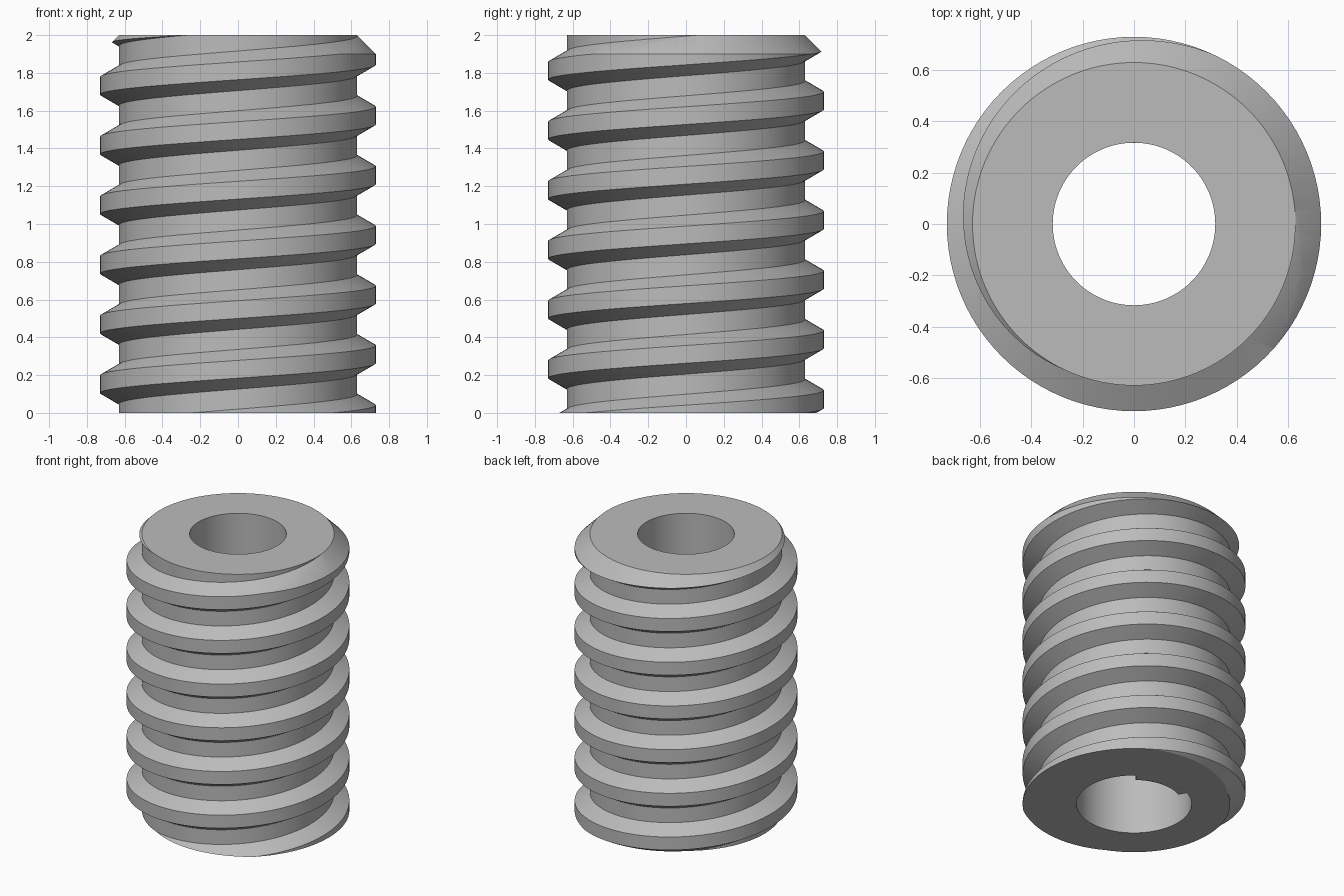
import bpy, bmesh, math
from math import cos, sin, pi, radians

cube = bpy.data.objects.get("Cube")
if cube:
    bpy.data.objects.remove(cube, do_unlink=True)

HEIGHT = 2.0
ROOT, CREST = 0.63, 0.73          # thread radii
PITCH, START = 0.316, -0.006      # lead, and crest height at angle 0
BORE, SOCKET, SOCKET_TOP = 0.317, 0.377, 1.0
SEG = 96

steel = bpy.data.materials.new("grey_steel")
steel.use_nodes = True
grey = (0.5, 0.5, 0.5, 1)
steel.diffuse_color = grey
steel.node_tree.nodes["Principled BSDF"].inputs["Base Color"].default_value = grey


def make_object(name, bm):
    bmesh.ops.recalc_face_normals(bm, faces=bm.faces)
    mesh = bpy.data.meshes.new(name)
    bm.to_mesh(mesh)
    bm.free()
    mesh.materials.append(steel)
    obj = bpy.data.objects.new(name, mesh)
    bpy.context.collection.objects.link(obj)
    return obj


def activate(obj):
    bpy.ops.object.select_all(action='DESELECT')
    obj.select_set(True)
    bpy.context.view_layer.objects.active = obj


def revolve(profile, start=0.0, sweep=2 * pi, steps=SEG):
    """Sweep a closed (radius, z) profile about the z axis."""
    bm = bmesh.new()
    full = sweep > 6.28
    cols = []
    for i in range(steps if full else steps + 1):
        a = start + sweep * i / steps
        cols.append([bm.verts.new((r * cos(a), r * sin(a), z)) for r, z in profile])
    n = len(profile)
    for i in range(steps):
        a, b = cols[i], cols[(i + 1) % len(cols)]
        for j in range(n):
            k = (j + 1) % n
            bm.faces.new((a[j], b[j], b[k], a[k]))
    if not full:
        bm.faces.new(cols[0])
        bm.faces.new(cols[-1])
    return bm


# Helical thread skin, trimmed flat and capped a little beyond both ends
bm = bmesh.new()
section = [(ROOT, -0.105), (CREST, -0.047), (CREST, 0.047), (ROOT, 0.105)]
cols = []
for i in range(-3 * SEG, 10 * SEG):
    a = 2 * pi * i / SEG
    zc = START + PITCH * i / SEG
    cols.append([bm.verts.new((r * cos(a), r * sin(a), zc + dz)) for r, dz in section])
for i in range(len(cols) - 1):
    a, b = cols[i], cols[i + 1]
    for j in range(3):
        bm.faces.new((a[j], b[j], b[j + 1], a[j + 1]))
    if i + SEG + 1 < len(cols):
        c, d = cols[i + SEG], cols[i + SEG + 1]
        bm.faces.new((a[3], b[3], d[0], c[0]))
for z, side in ((-0.05, -1), (HEIGHT + 0.05, 1)):
    cut = bmesh.ops.bisect_plane(bm, geom=bm.verts[:] + bm.edges[:] + bm.faces[:],
                                 plane_co=(0, 0, z), plane_no=(0, 0, side), clear_outer=True)
    rim = [e for e in cut["geom_cut"] if isinstance(e, bmesh.types.BMEdge)]
    bmesh.ops.edgeloop_fill(bm, edges=rim)
body = make_object("threaded_body", bm)

# Envelope: flat ends, top chamfer, stepped bore
outer = CREST + 0.1
envelope = make_object("body_envelope", revolve([
    (SOCKET, 0), (outer, 0), (outer, HEIGHT - (outer - ROOT)), (ROOT, HEIGHT),
    (BORE, HEIGHT), (BORE, SOCKET_TOP), (SOCKET, SOCKET_TOP)]))
envelope.hide_render = True
activate(body)
mod = body.modifiers.new("trim", 'BOOLEAN')
mod.operation = 'INTERSECT'
mod.solver = 'EXACT'
mod.object = envelope
bpy.ops.object.modifier_apply(modifier=mod.name)
bpy.data.objects.remove(envelope, do_unlink=True)

# Curved key inside the lower socket
key = make_object("socket_key", revolve(
    [(BORE, 0), (SOCKET, 0), (SOCKET, SOCKET_TOP), (BORE, SOCKET_TOP)],
    radians(52), radians(65), 18))

for obj in (body, key):
    activate(obj)
    bpy.ops.object.shade_smooth_by_angle(angle=radians(25))
